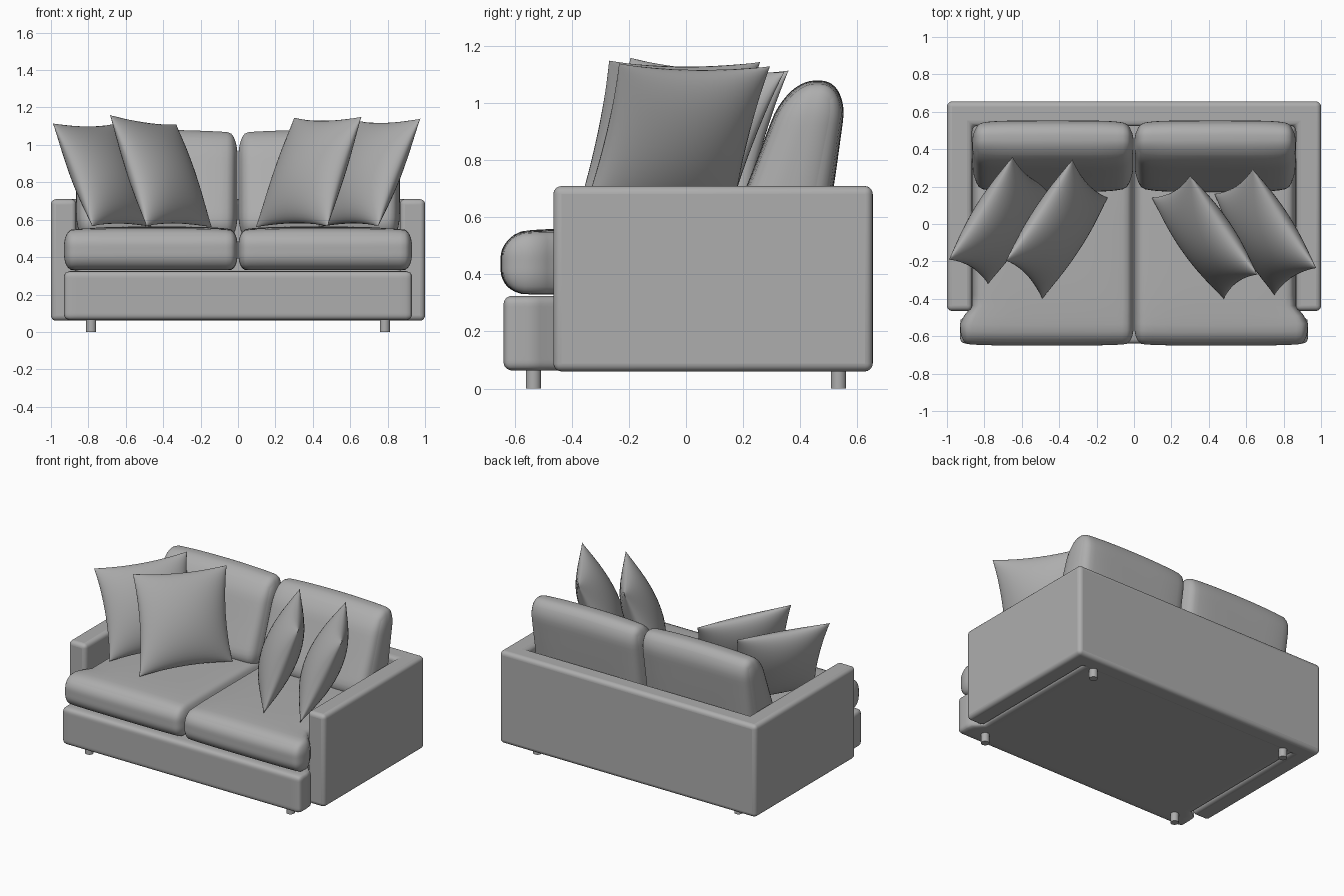
import bpy, bmesh, math
from mathutils import Vector

if "Cube" in bpy.data.objects:
    bpy.data.objects.remove(bpy.data.objects["Cube"])

fabric = bpy.data.materials.new("grey fabric")
fabric.diffuse_color = (0.42, 0.42, 0.42, 1)
fabric.use_nodes = True
fabric.node_tree.nodes["Principled BSDF"].inputs["Base Color"].default_value = fabric.diffuse_color


def finish(name, bm, angle=40):
    bmesh.ops.recalc_face_normals(bm, faces=bm.faces)
    me = bpy.data.meshes.new(name)
    bm.to_mesh(me)
    bm.free()
    ob = bpy.data.objects.new(name, me)
    bpy.context.collection.objects.link(ob)
    me.materials.append(fabric)
    bpy.ops.object.select_all(action='DESELECT')
    ob.select_set(True)
    bpy.context.view_layer.objects.active = ob
    bpy.ops.object.shade_smooth_by_angle(angle=math.radians(angle))
    return ob


def soft_box(name, lo, hi, r, shape=None, cuts=23):
    """Rounded box; shape(co, t) may deform it, t is the -1..1 box position."""
    bm = bmesh.new()
    bmesh.ops.create_cube(bm, size=2)
    bmesh.ops.subdivide_edges(bm, edges=bm.edges[:], cuts=cuts, use_grid_fill=True)
    for v in bm.verts:
        t = Vector([math.sin(c * math.pi / 2) for c in v.co])
        p, core, d = Vector(), Vector(), Vector()
        for i in range(3):
            p[i] = lo[i] + (hi[i] - lo[i]) * (t[i] + 1) / 2
            core[i] = min(max(p[i], lo[i] + r[i]), hi[i] - r[i])
            d[i] = (p[i] - core[i]) / r[i]
        if d.length > 0:
            d *= max(abs(c) for c in d) / d.length
        co = Vector([core[i] + d[i] * r[i] for i in range(3)])
        v.co = shape(co, t) if shape else co
    return finish(name, bm, 60)


def notch(co):
    """Narrow the part behind the arm fronts, leaving ears in front."""
    k = min(max((co.y + 0.53) / 0.055, 0), 1)
    co.x *= 1 - 0.07 * (1 - math.sqrt(1 - k * k))
    return co


# U-shaped frame: both arms and the back
bm = bmesh.new()
outline = [(-1, -.465), (-1, .655), (1, .655), (1, -.465),
           (.865, -.465), (.865, .525), (-.865, .525), (-.865, -.465)]
face = bm.faces.new([bm.verts.new((x, y, .06)) for x, y in outline])
ext = bmesh.ops.extrude_face_region(bm, geom=[face])
bmesh.ops.translate(bm, vec=(0, 0, .65),
                    verts=[g for g in ext['geom'] if isinstance(g, bmesh.types.BMVert)])
frame = finish("arms_and_back_frame", bm)
bev = frame.modifiers.new("soft edges", 'BEVEL')
bev.width = 0.028
bev.segments = 5

# Base under the seat
soft_box("base", (-.93, -.64, .063), (.93, .6, .325), (.03, .03, .03),
         lambda co, t: notch(co))


# Seat and back cushions
def seat_shape(s):
    def f(co, t):
        co = notch(co)
        crown = (1 - t.x ** 4) * (1 - t.y ** 4)
        if t.z > 0:
            co.z += 0.018 * crown * t.z
        co.y -= 0.01 * (1 - t.x ** 4) * max(-t.y, 0)
        co.x *= s
        return co
    return f


def back_shape(s):
    def f(co, t):
        h = co.z - 0.56
        half = 0.172 - 0.125 * h
        puff = 1 - 0.2 * t.x ** 6
        co.y = 0.325 + 0.27 * h + co.y * half * puff
        co.z += 0.015 * (1 - t.x ** 2) * max(t.z, 0)
        co.x *= s
        return co
    return f


for side, s in (("left", -1), ("right", 1)):
    soft_box(side + "_seat_cushion", (.002, -.64, .33), (.93, .4, .545),
             (.045, .09, .085), seat_shape(s))
    soft_box(side + "_back_cushion", (.002, -1, .5), (.865, 1, 1.065),
             (.05, .9, .13), back_shape(s))


# Throw pillows, each spanned between four corners
def pillow(name, tl, tr, bl, br, depth=0.115, n=24):
    tl, tr, bl, br = map(Vector, (tl, tr, bl, br))
    normal = (tr + br - tl - bl).cross(tl + tr - bl - br).normalized()
    bm = bmesh.new()
    ts = [math.sin((i / n - .5) * math.pi) for i in range(n + 1)]
    for sgn in (1, -1):
        grid = []
        for a in ts:
            row = []
            for b in ts:
                u = a * (1 - .09 * (1 - b * b))
                v = b * (1 - .07 * (1 - a * a))
                p = (bl.lerp(br, (u + 1) / 2)).lerp(tl.lerp(tr, (u + 1) / 2), (v + 1) / 2)
                swell = max((1 - a * a) * (1 - b * b), 0) ** 0.55
                row.append(bm.verts.new(p + normal * sgn * depth * swell))
            grid.append(row)
        for i in range(n):
            for j in range(n):
                bm.faces.new((grid[i][j], grid[i + 1][j],
                              grid[i + 1][j + 1], grid[i][j + 1]))
    bmesh.ops.remove_doubles(bm, verts=bm.verts[:], dist=1e-5)
    finish(name, bm, 70)


pillow("left_outer_pillow", (-.99, -.19, 1.115), (-.65, .36, 1.115),
       (-.78, -.32, .565), (-.45, .2, .56))
pillow("left_inner_pillow", (-.685, -.195, 1.16), (-.33, .345, 1.11),
       (-.49, -.40, .565), (-.14, .14, .56))
pillow("right_inner_pillow", (.30, .26, 1.145), (.66, -.27, 1.15),
       (.095, .14, .56), (.48, -.40, .565))
pillow("right_outer_pillow", (.635, .295, 1.13), (.975, -.235, 1.14),
       (.43, .16, .56), (.75, -.38, .565))

# Round feet
for x in (-.785, .785):
    for y in (-.535, .535):
        bm = bmesh.new()
        bmesh.ops.create_cone(bm, cap_ends=True, segments=24, radius1=.027,
                              radius2=.027, depth=.08)
        bmesh.ops.translate(bm, vec=(x, y, .04), verts=bm.verts)
        finish("foot", bm)
